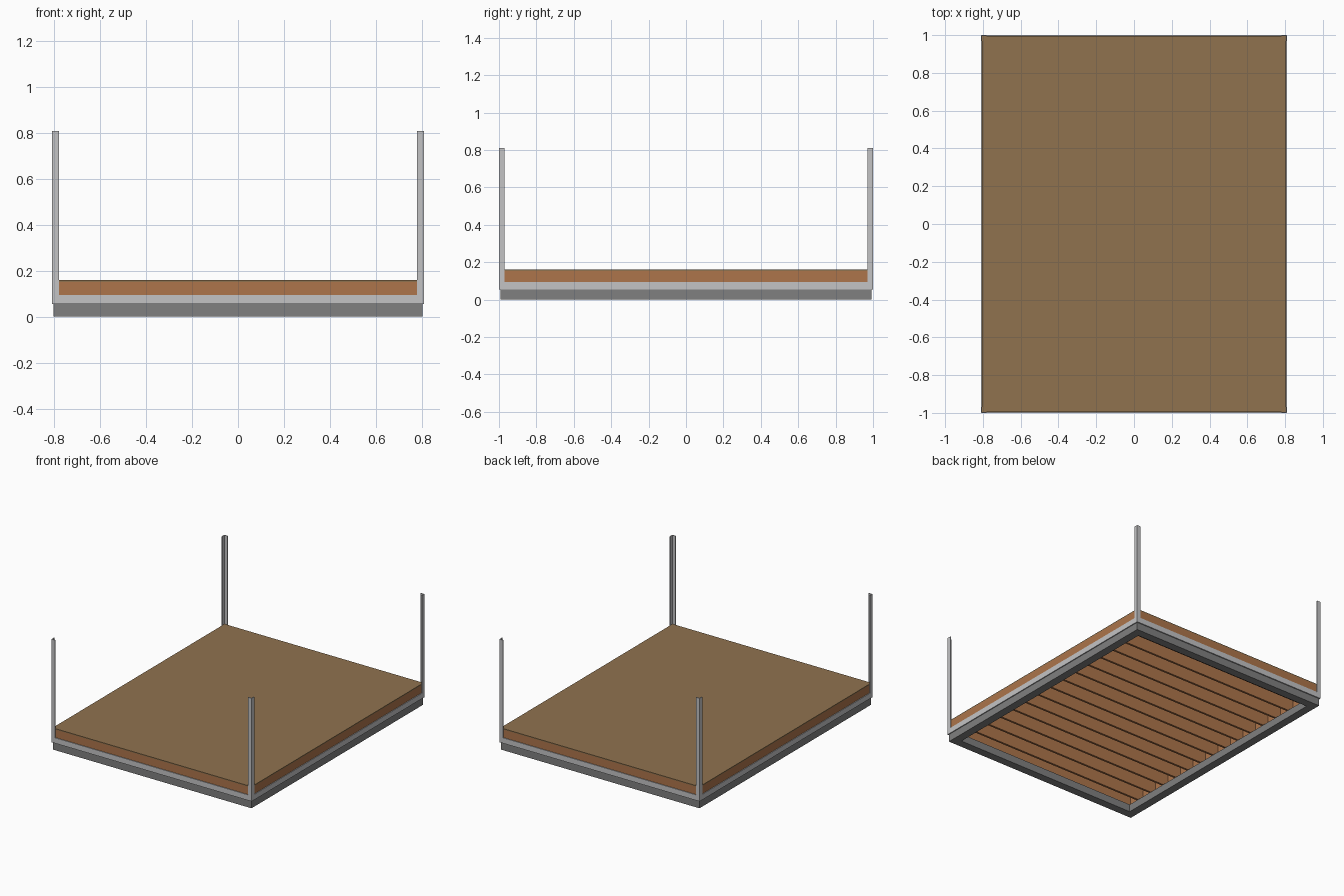
import bpy, bmesh

if "Cube" in bpy.data.objects:
    bpy.data.objects.remove(bpy.data.objects["Cube"])


def material(name, rgb):
    m = bpy.data.materials.new(name)
    m.diffuse_color = (*rgb, 1.0)
    m.use_nodes = True
    m.node_tree.nodes["Principled BSDF"].inputs["Base Color"].default_value = m.diffuse_color
    return m


DARK = material("dark grey steel", (0.216, 0.216, 0.216))
LIGHT = material("light grey steel", (0.55, 0.55, 0.56))
TIMBER = material("joist timber", (0.418, 0.178, 0.070))
BOARD = material("floor board", (0.279, 0.171, 0.078))


def boxes(name, mat, spans):
    """One object made of boxes given as (x0, x1, y0, y1, z0, z1)."""
    bm = bmesh.new()
    for x0, x1, y0, y1, z0, z1 in spans:
        for v in bmesh.ops.create_cube(bm, size=1)["verts"]:
            v.co.x = x1 if v.co.x > 0 else x0
            v.co.y = y1 if v.co.y > 0 else y0
            v.co.z = z1 if v.co.z > 0 else z0
    me = bpy.data.meshes.new(name)
    bm.to_mesh(me)
    bm.free()
    me.materials.append(mat)
    ob = bpy.data.objects.new(name, me)
    bpy.context.collection.objects.link(ob)
    return ob


def ring(hx, hy, w, z0, z1):
    """Four butt-jointed bars forming a rectangular frame."""
    return [(-hx, hx, -hy, -hy + w, z0, z1), (-hx, hx, hy - w, hy, z0, z1),
            (-hx, -hx + w, -hy + w, hy - w, z0, z1),
            (hx - w, hx, -hy + w, hy - w, z0, z1)]


HX, HY, T = 0.811, 1.0, 0.005      # outer half sizes and steel thickness
IX, IY = HX - T, HY - T            # space inside the angle steel

# Base frame of square tube
boxes("base_frame", DARK, ring(0.804, 0.992, 0.06, 0.0, 0.055))

# Angle steel rail: upright leg and flat leg
boxes("angle_rail", LIGHT, ring(HX, HY, T, 0.055, 0.095)
      + ring(IX, IY, 0.035, 0.055, 0.06))

# Four L-section corner posts
LEG, TOP = 0.03, 0.81
for sx, side in ((-1, "left"), (1, "right")):
    for sy, end in ((-1, "front"), (1, "back")):
        def span(s, a, b):
            return tuple(sorted((s * a, s * b)))
        boxes(f"{end}_{side}_post", LIGHT, [
            (*span(sx, HX - LEG, HX), *span(sy, HY - T, HY), 0.095, TOP),
            (*span(sx, HX - T, HX), *span(sy, HY - LEG, HY - T), 0.095, TOP)])

# Rim joists around the edge
W = 0.015
boxes("rim_joists", TIMBER, ring(IX, IY, W, 0.06, 0.152))

# Floor joists running across
N = 16
pitch = (2 * IY - W) / (N - 1)
joists = []
for i in range(1, N - 1):
    y = -IY + W / 2 + i * pitch
    joists.append((-IX + W, IX - W, y - W / 2, y + W / 2, 0.06, 0.152))
boxes("floor_joists", TIMBER, joists)

# Floor deck
boxes("floor_deck", BOARD, [(-IX, IX, -IY, IY, 0.152, 0.16)])
